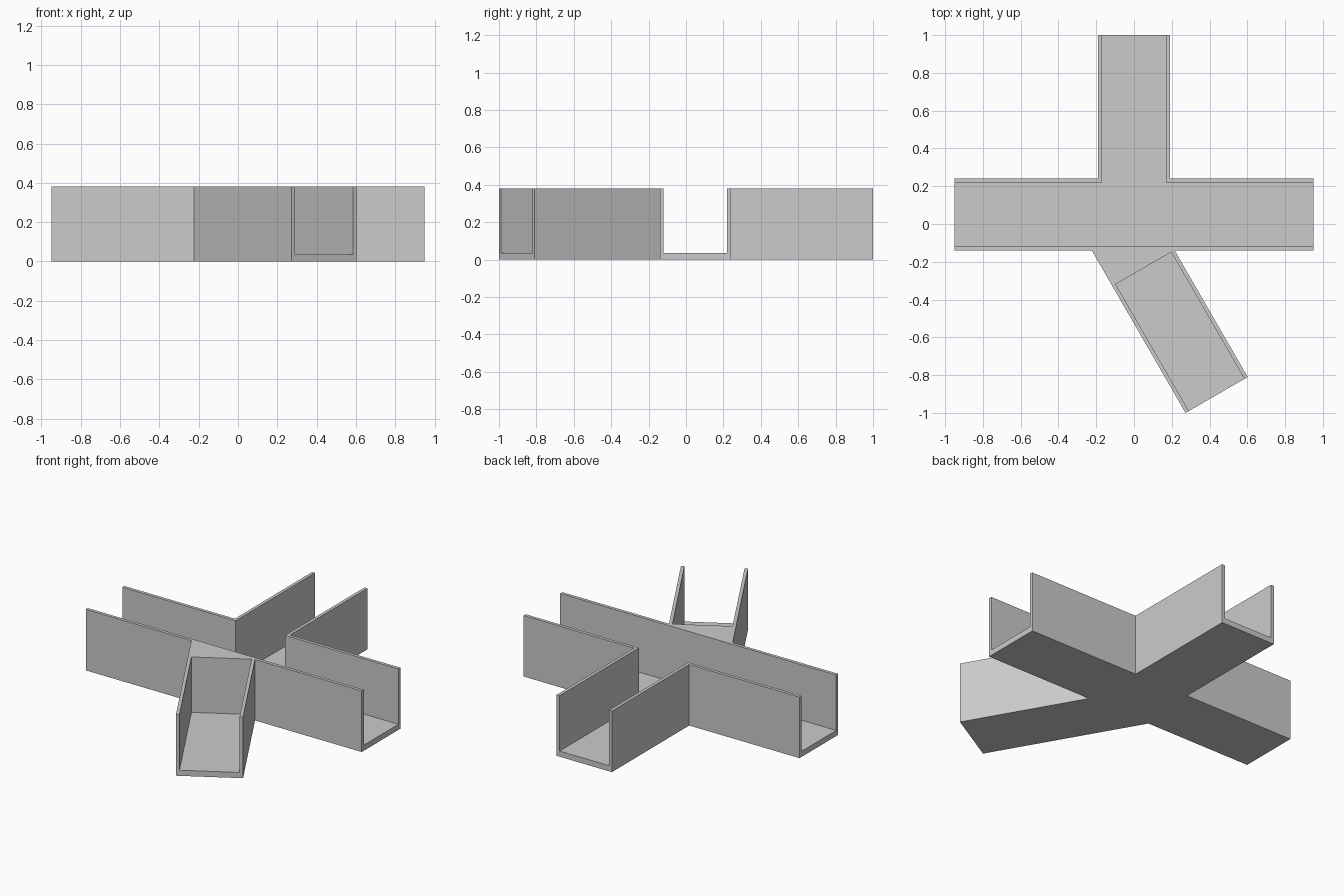
import bpy
import bmesh
import math
from mathutils import Vector

if "Cube" in bpy.data.objects:
    bpy.data.objects.remove(bpy.data.objects["Cube"], do_unlink=True)

HEIGHT, FLOOR, WALL = 0.38, 0.035, 0.02
HALF = 0.19                   # half the outer width of every channel
INNER = HALF - WALL
FRONT, BACK, SIDE = -0.14, 0.24, 0.95

grey = bpy.data.materials.new("light grey")
grey.use_nodes = True
colour = (0.6, 0.6, 0.6, 1)
grey.diffuse_color = colour
grey.node_tree.nodes["Principled BSDF"].inputs["Base Color"].default_value = colour


def prism(name, outline, z0, z1):
    """Extrude a plan outline between two heights."""
    bm = bmesh.new()
    face = bm.faces.new([bm.verts.new((p[0], p[1], z0)) for p in outline])
    top = bmesh.ops.extrude_face_region(bm, geom=[face])["geom"]
    verts = [v for v in top if isinstance(v, bmesh.types.BMVert)]
    bmesh.ops.translate(bm, verts=verts, vec=(0, 0, z1 - z0))
    bmesh.ops.recalc_face_normals(bm, faces=bm.faces)
    mesh = bpy.data.meshes.new(name)
    bm.to_mesh(mesh)
    bm.free()
    mesh.materials.append(grey)
    obj = bpy.data.objects.new(name, mesh)
    bpy.context.collection.objects.link(obj)
    return obj


# Slanted branch frame: centre of its open end, direction and cross direction
angle = math.radians(-60)
along = Vector((math.cos(angle), math.sin(angle)))
across = Vector((-along.y, along.x))
end = Vector((0.4375, -0.905))


def branch(s, t):
    return end + across * s + along * t


def branch_at_front(s):
    p = branch(s, 0)
    return p + along * ((FRONT - p.y) / along.y)


def tee(half, side, front, back, tip):
    """Plan of the straight channel with its rear branch."""
    return [(side, front), (side, back), (half, back), (half, tip),
            (-half, tip), (-half, back), (-side, back), (-side, front)]


# Solid body: straight channel, rear branch and slanted branch
outline = tee(HALF, SIDE, FRONT, BACK, 1.0)
outline += [branch_at_front(-HALF), branch(-HALF, 0),
            branch(HALF, 0), branch_at_front(HALF)]
body = prism("channel_junction", outline, 0, HEIGHT)

# Hollows, open at the top and at the channel ends
hollows = [
    prism("tee_hollow", tee(INNER, SIDE + 0.1, FRONT + WALL, BACK - WALL, 1.1),
          FLOOR, HEIGHT + 0.1),
    prism("branch_hollow", [branch(-INNER, -0.775), branch(INNER, -0.775),
                            branch(INNER, 0.1), branch(-INNER, 0.1)],
          FLOOR, HEIGHT + 0.1),
]
bpy.context.view_layer.objects.active = body
for cutter in hollows:
    cutter.hide_render = True
    cut = body.modifiers.new(cutter.name, "BOOLEAN")
    cut.operation = "DIFFERENCE"
    cut.solver = "EXACT"
    cut.object = cutter
    bpy.ops.object.modifier_apply(modifier=cut.name)
    bpy.data.objects.remove(cutter, do_unlink=True)
